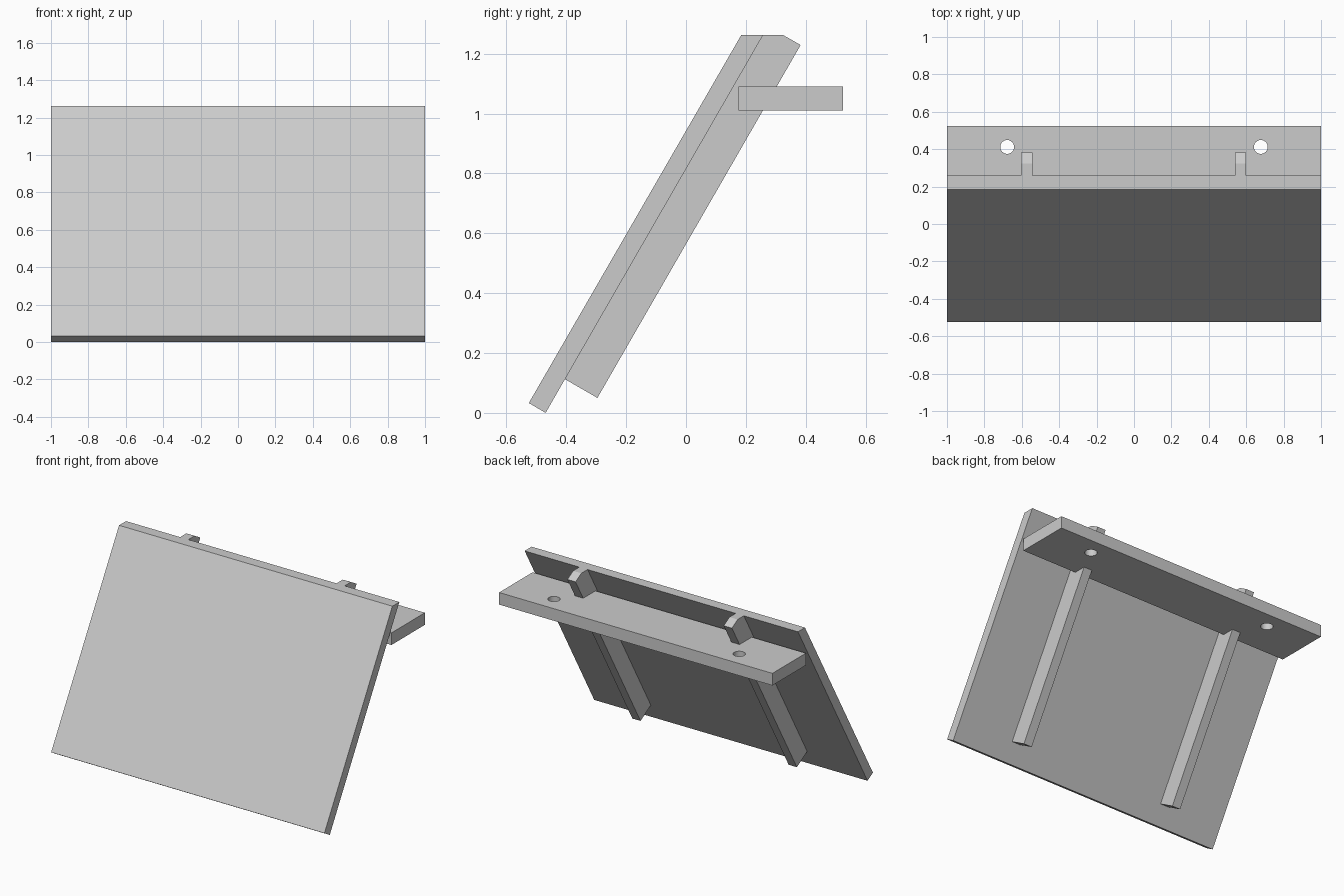
import bpy
import bmesh

cube = bpy.data.objects.get("Cube")
if cube:
    bpy.data.objects.remove(cube, do_unlink=True)

grey = bpy.data.materials.new("light grey")
grey.use_nodes = True
colour = (0.6, 0.6, 0.6, 1)
grey.diffuse_color = colour
grey.node_tree.nodes["Principled BSDF"].inputs["Base Color"].default_value = colour


def extrude_profile(name, profile, x0, x1):
    """Sweep a closed side profile of (y, z) points from x0 to x1."""
    bm = bmesh.new()
    face = bm.faces.new([bm.verts.new((x0, y, z)) for y, z in profile])
    swept = bmesh.ops.extrude_face_region(bm, geom=[face])["geom"]
    verts = [v for v in swept if isinstance(v, bmesh.types.BMVert)]
    bmesh.ops.translate(bm, verts=verts, vec=(x1 - x0, 0, 0))
    bmesh.ops.recalc_face_normals(bm, faces=bm.faces)
    mesh = bpy.data.meshes.new(name)
    bm.to_mesh(mesh)
    bm.free()
    mesh.materials.append(grey)
    obj = bpy.data.objects.new(name, mesh)
    bpy.context.collection.objects.link(obj)
    return obj


# Leaning front board, cut level at the top
extrude_profile("leaning_board",
                [(-0.525, 0.033), (-0.469, 0), (0.258, 1.263), (0.185, 1.263)], -1, 1)

# Two ribs along the back of the board
rib_profile = [(-0.405, 0.113), (-0.296, 0.05), (0.383, 1.229), (0.323, 1.263), (0.258, 1.263)]
for name, x in (("right_rib", -0.604), ("left_rib", 0.54)):
    extrude_profile(name, rib_profile, x, x + 0.06)

# Level shelf with a round hole near each end
shelf = extrude_profile("shelf", [(0.175, 1.01), (0.525, 1.01), (0.525, 1.09), (0.175, 1.09)], -1, 1)
for side in (-1, 1):
    bpy.ops.mesh.primitive_cylinder_add(vertices=48, radius=0.037, depth=0.3,
                                        location=(side * 0.678, 0.412, 1.05))
    cutter = bpy.context.object
    cutter.name = "hole_cutter"
    cutter.data.materials.append(grey)
    cutter.hide_render = True
    cutter.hide_set(True)
    cut = shelf.modifiers.new("hole", 'BOOLEAN')
    cut.operation = 'DIFFERENCE'
    cut.solver = 'EXACT'
    cut.object = cutter

# Bake the holes, drop the cutters and smooth the hole walls
bpy.ops.object.select_all(action='DESELECT')
shelf.select_set(True)
bpy.context.view_layer.objects.active = shelf
for modifier in list(shelf.modifiers):
    cutter = modifier.object
    bpy.ops.object.modifier_apply(modifier=modifier.name)
    bpy.data.objects.remove(cutter, do_unlink=True)
bpy.ops.object.shade_smooth_by_angle()
